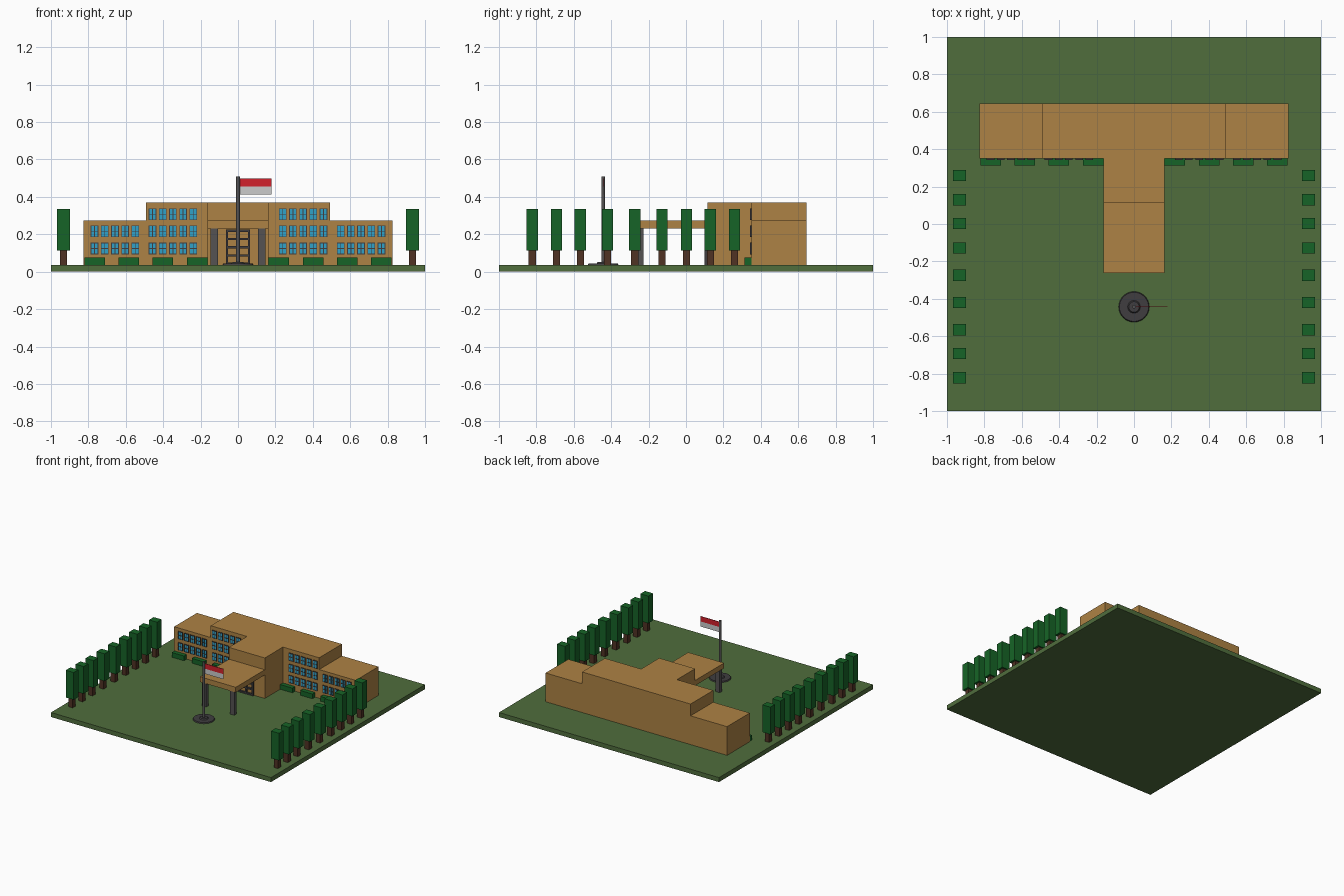
import bpy, bmesh
from mathutils import Matrix, Vector

if "Cube" in bpy.data.objects:
    bpy.data.objects.remove(bpy.data.objects["Cube"])


def material(name, rgb):
    m = bpy.data.materials.new(name)
    m.diffuse_color = (*rgb, 1)
    m.use_nodes = True
    m.node_tree.nodes["Principled BSDF"].inputs["Base Color"].default_value = m.diffuse_color
    return m


GRASS = material("grass", (0.08, 0.155, 0.046))
WALL = material("ochre_wall", (0.42, 0.225, 0.058))
LEAF = material("leaf", (0.008, 0.127, 0.02))
BARK = material("bark", (0.08, 0.032, 0.017))
GLASS = material("blue_glass", (0.03, 0.36, 0.58))
DARK = material("dark_grey", (0.05, 0.047, 0.05))
STONE = material("column_grey", (0.09, 0.085, 0.085))
RED = material("red", (0.65, 0.015, 0.025))
WHITE = material("white", (0.75, 0.75, 0.75))

G = 0.037  # lawn level


def finish(name, bm, mat):
    bmesh.ops.recalc_face_normals(bm, faces=bm.faces)
    me = bpy.data.meshes.new(name)
    bm.to_mesh(me)
    bm.free()
    me.materials.append(mat)
    ob = bpy.data.objects.new(name, me)
    bpy.context.collection.objects.link(ob)
    return ob


def add_box(bm, x0, x1, y0, y1, z0, z1):
    lo, hi = Vector((x0, y0, z0)), Vector((x1, y1, z1))
    mat = Matrix.Translation((lo + hi) / 2) @ Matrix.Diagonal((*(hi - lo), 1))
    bmesh.ops.create_cube(bm, size=1, matrix=mat)


def boxes(name, mat, *dims):
    bm = bmesh.new()
    for d in dims:
        add_box(bm, *d)
    return finish(name, bm, mat)


def prism(name, outline, z0, z1, mat):
    bm = bmesh.new()
    f = bm.faces.new([bm.verts.new((x, y, z0)) for x, y in outline])
    ext = bmesh.ops.extrude_face_region(bm, geom=[f])
    top = [v for v in ext["geom"] if isinstance(v, bmesh.types.BMVert)]
    bmesh.ops.translate(bm, verts=top, vec=(0, 0, z1 - z0))
    return finish(name, bm, mat)


def cone(name, r0, r1, x, y, z0, z1, mat, n=24):
    bm = bmesh.new()
    bmesh.ops.create_cone(bm, cap_ends=True, segments=n, radius1=r0, radius2=r1,
                          depth=z1 - z0, matrix=Matrix.Translation((x, y, (z0 + z1) / 2)))
    ob = finish(name, bm, mat)
    bpy.context.view_layer.objects.active = ob
    ob.select_set(True)
    bpy.ops.object.shade_smooth_by_angle()
    ob.select_set(False)
    return ob


def grille(x, z0, z1, w, y0, y1, cols, rows, t):
    """Bars of a frame with the given number of panes."""
    bars = []
    for i in range(cols + 1):
        c = x - w / 2 + t / 2 + i * (w - t) / cols
        bars.append((c - t / 2, c + t / 2, y0, y1, z0, z1))
    for j in range(rows + 1):
        c = z0 + t / 2 + j * (z1 - z0 - t) / rows
        bars.append((x - w / 2, x + w / 2, y0, y1, c - t / 2, c + t / 2))
    return bars


# Lawn
boxes("lawn", GRASS, (-1, 1, -1, 1, 0, G))

# T-shaped main hall, lower wings and entrance canopy
prism("main_hall", [(-0.493, 0.35), (-0.163, 0.35), (-0.163, 0.115), (0.163, 0.115),
                    (0.163, 0.35), (0.493, 0.35), (0.493, 0.645), (-0.493, 0.645)],
      G, 0.37, WALL)
for s, side in ((-1, "left"), (1, "right")):
    a, b = sorted((s * 0.493, s * 0.825))
    boxes(side + "_wing", WALL, (a, b, 0.35, 0.645, G, 0.273))
    a, b = sorted((s * 0.108, s * 0.147))
    boxes(side + "_column", STONE, (a, b, -0.258, -0.228, G, 0.23))
boxes("entrance_canopy", WALL, (-0.163, 0.163, -0.262, 0.115, 0.23, 0.273))

# Windows: five per storey, three storeys in the hall and two in the wings
frames, panes = [], []
for s in (-1, 1):
    for start, storeys in ((0.239, 3), (0.549, 2)):
        for row in range(storeys):
            for i in range(5):
                x, z = s * (start + i * 0.0545), 0.093 + row * 0.0915
                frames += grille(x, z, z + 0.063, 0.041, 0.343, 0.352, 2, 2, 0.004)
                panes.append((x - 0.019, x + 0.019, 0.346, 0.352, z + 0.002, z + 0.061))
boxes("window_frames", DARK, *frames)
boxes("window_panes", GLASS, *panes)

# Entrance door grille
boxes("door_frame", DARK, *grille(0, G, 0.225, 0.13, 0.1, 0.117, 2, 4, 0.012))

# Hedges along the facade
for s, side in ((-1, "left"), (1, "right")):
    for i in range(4):
        c = s * (0.219 + i * 0.1825)
        boxes(f"{side}_hedge_{i + 1}", LEAF, (c - 0.055, c + 0.055, 0.314, 0.349, G, 0.076))

# Rows of trees
for s, side in ((-1, "left"), (1, "right")):
    x = s * 0.933
    for i, y in enumerate((-0.822, -0.693, -0.565, -0.42, -0.274, -0.128, 0.002, 0.13, 0.26)):
        boxes(f"{side}_trunk_{i + 1}", BARK, (x - 0.019, x + 0.019, y - 0.019, y + 0.019, G, 0.113))
        boxes(f"{side}_foliage_{i + 1}", LEAF,
              (x - 0.036, x + 0.036, y - 0.03, y + 0.03, 0.112, 0.336))

# Flagpole and flag
Y = -0.443
cone("pole_base", 0.082, 0.078, 0, Y, G, 0.045, DARK, 32)
cone("pole_plinth", 0.034, 0.028, 0, Y, 0.045, 0.053, DARK)
cone("flagpole", 0.01, 0.01, 0, Y, 0.05, 0.51, STONE, 16)
boxes("flag_red", RED, (0.008, 0.178, Y - 0.002, Y + 0.002, 0.455, 0.497))
boxes("flag_white", WHITE, (0.008, 0.178, Y - 0.002, Y + 0.002, 0.413, 0.455))
